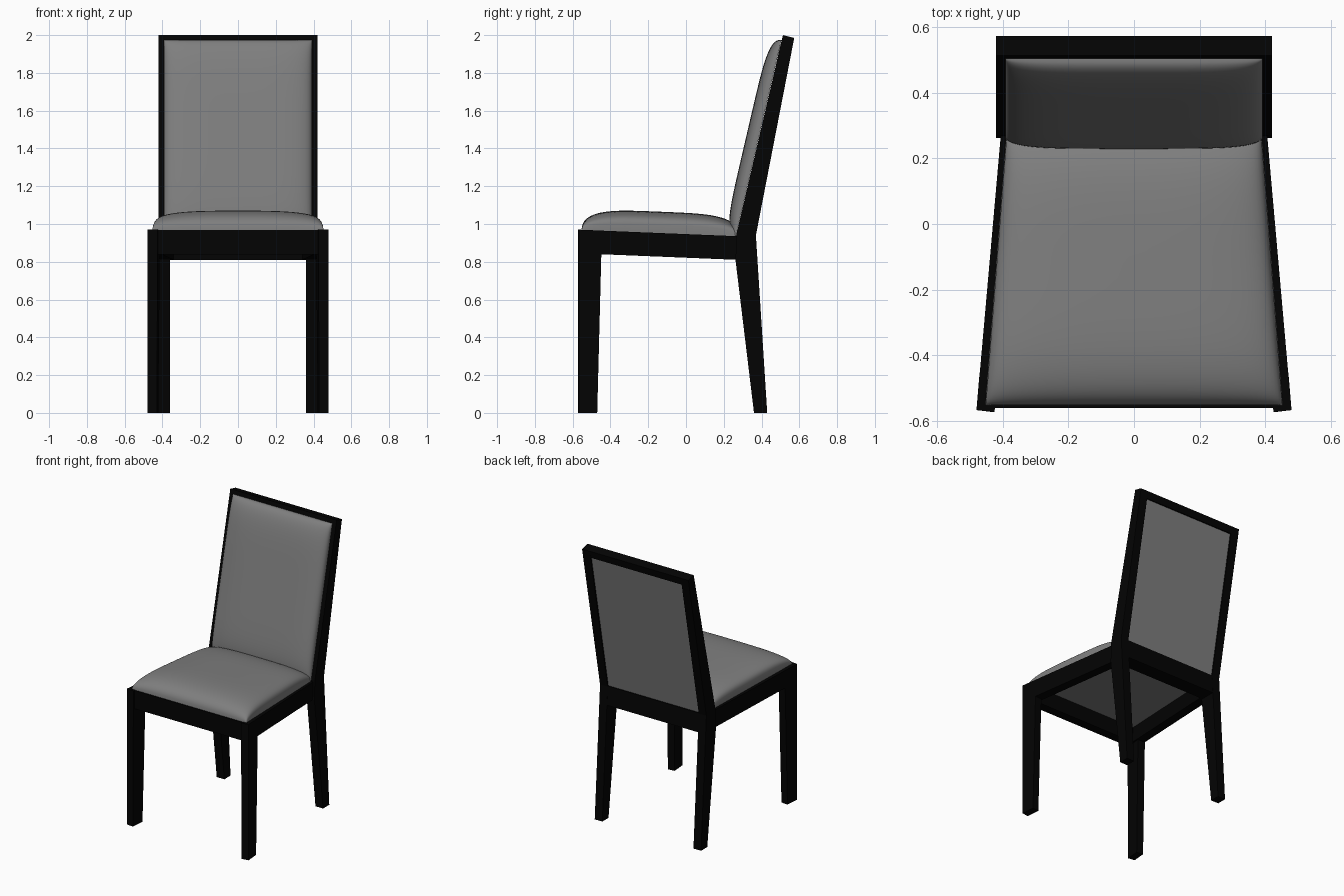
import bpy, bmesh, math
from mathutils import Vector

cube = bpy.data.objects.get("Cube")
if cube:
    bpy.data.objects.remove(cube)


def material(name, value):
    m = bpy.data.materials.new(name)
    m.use_nodes = True
    col = (value, value, value, 1)
    m.diffuse_color = col
    bsdf = m.node_tree.nodes["Principled BSDF"]
    bsdf.inputs["Base Color"].default_value = col
    bsdf.inputs["Roughness"].default_value = 0.8
    return m


BLACK = material("black_wood", 0.001)
GREY = material("grey_upholstery", 0.21)


def finish(name, bm, mat):
    bmesh.ops.recalc_face_normals(bm, faces=bm.faces)
    me = bpy.data.meshes.new(name)
    bm.to_mesh(me)
    bm.free()
    me.materials.append(mat)
    ob = bpy.data.objects.new(name, me)
    bpy.context.collection.objects.link(ob)
    return ob


def loft(name, ring_a, ring_b, mat):
    """Solid between two matching rings of points."""
    bm = bmesh.new()
    a = [bm.verts.new(p) for p in ring_a]
    b = [bm.verts.new(p) for p in ring_b]
    bm.faces.new(a)
    bm.faces.new(b)
    for i in range(len(a)):
        j = (i + 1) % len(a)
        bm.faces.new((a[i], a[j], b[j], b[i]))
    finish(name, bm, mat)


def across(name, half_width, profile, mat):
    """Extrude a (y, z) profile from side to side."""
    loft(name, [(-half_width, y, z) for y, z in profile],
         [(half_width, y, z) for y, z in profile], mat)


def pillow(name, corners, height, curve_u, curve_v):
    """Domed cushion over a four-cornered base; each curve is (power, root)."""
    c = [Vector(p) for p in corners]
    up = (c[1] - c[0]).cross(c[3] - c[0]).normalized()
    n = 40
    steps = [math.sin(math.pi * (i / n - 0.5)) for i in range(n + 1)]

    def rise(t, curve):
        return max(0, 1 - abs(t) ** curve[0]) ** curve[1]

    bm = bmesh.new()
    grid = []
    for v in steps:
        left = c[0].lerp(c[3], (v + 1) / 2)
        right = c[1].lerp(c[2], (v + 1) / 2)
        grid.append([bm.verts.new(left.lerp(right, (u + 1) / 2)
                                  + up * height * rise(u, curve_u) * rise(v, curve_v))
                     for u in steps])
    for low, high in zip(grid, grid[1:]):
        for i in range(n):
            bm.faces.new((low[i], low[i + 1], high[i + 1], high[i]))
    # Flat underside
    bm.faces.new(grid[0][:-1] + [r[-1] for r in grid[:-1]]
                 + grid[-1][:0:-1] + [r[0] for r in grid[:0:-1]])
    ob = finish(name, bm, GREY)
    bpy.ops.object.select_all(action='DESELECT')
    ob.select_set(True)
    bpy.context.view_layer.objects.active = ob
    bpy.ops.object.shade_smooth_by_angle(angle=math.radians(50))


# Legs, posts and side rails, mirrored
POST = [(0.36, 0), (0.43, 0), (0.37, 0.94), (0.573, 1.985),
        (0.513, 2), (0.268, 0.95), (0.262, 0.81)]
for side, s in (("left", 1), ("right", -1)):
    loft(side + "_back_post", [(s * 0.36, y, z) for y, z in POST],
         [(s * 0.42, y, z) for y, z in POST], BLACK)
    loft(side + "_front_leg",
         [(s * 0.48, -0.567, 0), (s * 0.43, -0.573, 0), (s * 0.422, -0.475, 0), (s * 0.472, -0.47, 0)],
         [(s * 0.48, -0.567, 0.97), (s * 0.425, -0.573, 0.97),
          (s * 0.413, -0.45, 0.965), (s * 0.469, -0.445, 0.965)], BLACK)
    loft(side + "_seat_rail",
         [(s * x, -0.5, z) for x, z in ((0.474, 0.842), (0.408, 0.842), (0.408, 0.967), (0.474, 0.967))],
         [(s * x, 0.28, z) for x, z in ((0.405, 0.81), (0.34, 0.81), (0.34, 0.935), (0.405, 0.935))],
         BLACK)

# Cross rails
across("front_rail", 0.45, [(-0.56, 0.838), (-0.495, 0.838), (-0.495, 0.966), (-0.56, 0.968)], BLACK)
across("back_rail", 0.37, [(0.27, 0.81), (0.377, 0.81), (0.369, 0.945), (0.27, 0.94)], BLACK)
across("top_rail", 0.37, [(0.499, 1.94), (0.563, 1.935), (0.573, 1.985), (0.513, 2)], BLACK)

# Upholstered panels filling the frames
across("back_panel", 0.365, [(0.275, 0.93), (0.358, 0.925), (0.555, 1.945), (0.5, 1.95)], GREY)
loft("seat_panel",
     [(-0.43, -0.52, 0.95), (0.43, -0.52, 0.95), (0.36, 0.3, 0.918), (-0.36, 0.3, 0.918)],
     [(-0.43, -0.52, 0.968), (0.43, -0.52, 0.968), (0.36, 0.3, 0.936), (-0.36, 0.3, 0.936)], GREY)

# Cushions
pillow("seat_cushion", [(-0.453, -0.553, 0.968), (0.453, -0.553, 0.968),
                        (0.388, 0.28, 0.934), (-0.388, 0.28, 0.934)], 0.114, (3, 0.2), (4, 0.4))
pillow("back_cushion", [(-0.392, 0.264, 0.935), (0.392, 0.264, 0.935),
                        (0.392, 0.505, 1.973), (-0.392, 0.505, 1.973)], 0.066, (5, 0.35), (6, 0.42))
